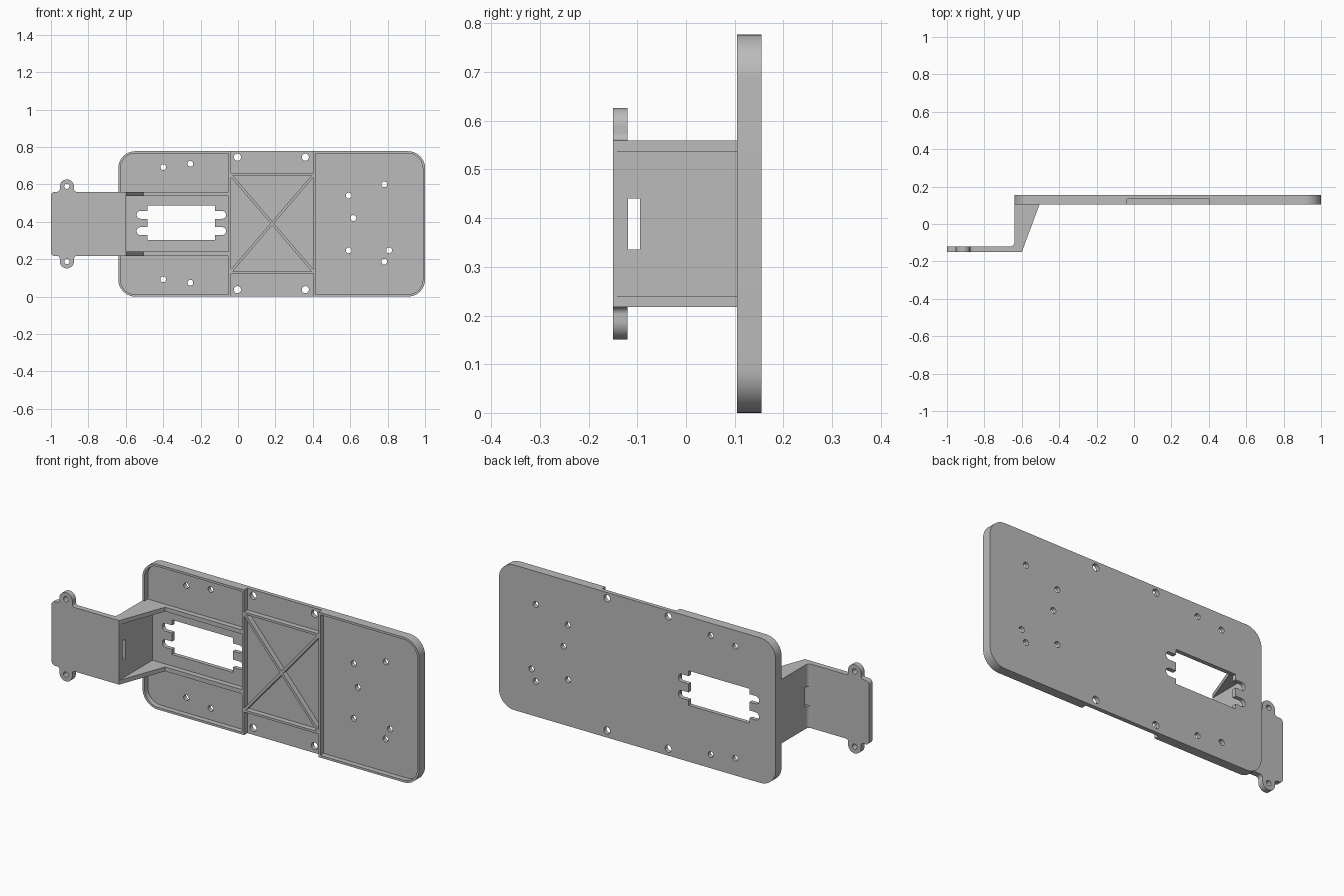
import bpy, bmesh, math
from mathutils import Vector

cube = bpy.data.objects.get("Cube")
if cube:
    bpy.data.objects.remove(cube)

grey = bpy.data.materials.new("light grey plastic")
grey.use_nodes = True
colour = (0.5, 0.5, 0.5, 1)
grey.diffuse_color = colour
grey.node_tree.nodes["Principled BSDF"].inputs["Base Color"].default_value = colour


def rounded(corners, steps=8):
    """Turn (u, v, radius) corners into an outline with true arcs."""
    out = []
    for i, c in enumerate(corners):
        p = Vector(c[:2])
        r = c[2] if len(c) > 2 else 0
        if not r:
            out.append(p)
            continue
        a = (Vector(corners[i - 1][:2]) - p).normalized()
        b = (Vector(corners[(i + 1) % len(corners)][:2]) - p).normalized()
        half = a.angle(b) / 2
        centre = p + (a + b).normalized() * r / math.sin(half)
        reach = r / math.tan(half)
        start, end = p + a * reach - centre, p + b * reach - centre
        out += [centre + start.lerp(end, k / steps).normalized() * r for k in range(steps + 1)]
    return out


def box(u0, u1, v0, v1, r=0):
    return rounded([(u0, v0, r), (u1, v0, r), (u1, v1, r), (u0, v1, r)])


def circle(u, v, r, n=24):
    return [Vector((u + r * math.cos(2 * math.pi * k / n), v + r * math.sin(2 * math.pi * k / n)))
            for k in range(n)]


def prism(name, outlines, lo, hi, axis="y"):
    """Extrude flat outlines along y (outline in x, z) or z (outline in x, y)."""
    bm = bmesh.new()
    for outline in outlines:
        def at(p, d):
            return (p.x, d, p.y) if axis == "y" else (p.x, p.y, d)
        base = [bm.verts.new(at(p, lo)) for p in outline]
        top = [bm.verts.new(at(p, hi)) for p in outline]
        bm.faces.new(base)
        bm.faces.new(top[::-1])
        n = len(base)
        for i in range(n):
            j = (i + 1) % n
            bm.faces.new((base[j], base[i], top[i], top[j]))
    bmesh.ops.recalc_face_normals(bm, faces=bm.faces)
    mesh = bpy.data.meshes.new(name)
    bm.to_mesh(mesh)
    bm.free()
    mesh.materials.append(grey)
    obj = bpy.data.objects.new(name, mesh)
    bpy.context.scene.collection.objects.link(obj)
    return obj


def combine(obj, tool, operation="DIFFERENCE"):
    """Apply a boolean and discard the tool."""
    tool.hide_render = True
    mod = obj.modifiers.new("cut", "BOOLEAN")
    mod.operation, mod.solver, mod.object = operation, "EXACT", tool
    graph = bpy.context.evaluated_depsgraph_get()
    mesh = bpy.data.meshes.new_from_object(obj.evaluated_get(graph))
    obj.modifiers.clear()
    obj.data = mesh
    bpy.data.objects.remove(tool)


FRONT, FLOOR, BACK = 0.105, 0.133, 0.155   # plate depths
LEFT, RIGHT, TOP = -0.64, 1.0, 0.777       # plate extents
RIM, R = 0.012, 0.09
ARM_LO, ARM_HI, RIB = 0.217, 0.56, 0.023   # bracket height and gusset thickness

# Base plate
plate = prism("base_plate", [box(LEFT, RIGHT, 0, TOP, R)], FRONT, BACK)

# Shallow pockets; the material left between them forms the rim and ribs
x0, x1 = LEFT + RIM, -0.05
z0, z1 = RIM, TOP - RIM
r = R - RIM
pockets = [
    rounded([(x0, z0, r), (x1, z0), (x1, ARM_LO), (x0, ARM_LO)]),
    rounded([(x0, ARM_HI), (x1, ARM_HI), (x1, z1), (x0, z1, r)]),
    box(-0.6, x1, ARM_LO + RIB, ARM_HI - RIB),
    rounded([(0.415, z0), (RIGHT - RIM, z0, r), (RIGHT - RIM, z1, r), (0.415, z1)]),
]

# Middle bay: open strips above and below a cross-braced panel
bay0, bay1, panel0, panel1 = -0.037, 0.403, 0.135, 0.648
pockets += [box(bay0, bay1, -0.1, panel0 - RIM), box(bay0, bay1, panel1 + RIM, TOP + 0.1)]
mid = Vector(((bay0 + bay1) / 2, (panel0 + panel1) / 2))
w, h = (bay1 - bay0) / 2, (panel1 - panel0) / 2
dv = 0.007 * math.hypot(w, h) / w
dh = dv * w / h
for s in (-1, 1):
    pockets.append([mid + Vector(p) for p in ((0, s * dv), (w - dh, s * h), (dh - w, s * h))])
    pockets.append([mid + Vector(p) for p in ((s * dh, 0), (s * w, h - dv), (s * w, dv - h))])
combine(plate, prism("pocket_cutter", pockets, FRONT - 0.1, FLOOR))

# Window and screw holes
through = [box(-0.484, -0.124, 0.302, 0.487)]
through += [circle(x, z, 0.019) for x in (-0.003, 0.36) for z in (0.037, 0.745)]
for x, z in ((-0.4, 0.692), (-0.255, 0.71), (-0.4, 0.092), (-0.255, 0.074),
             (0.782, 0.6), (0.592, 0.54), (0.617, 0.42),
             (0.592, 0.247), (0.808, 0.247), (0.782, 0.187)):
    through.append(circle(x, z, 0.0155))
combine(plate, prism("hole_cutter", through, 0, 0.3))

# Rounded side notches of the window
notches = [box(-0.542, -0.064, z - 0.021, z + 0.021, 0.0205) for z in (0.35, 0.437)]
combine(plate, prism("notch_cutter", notches, 0, 0.3))

# Bracket: side profile trimmed by the front outline with its two ears
profile = rounded([(LEFT, FRONT), (LEFT, -0.12, 0.02), (-1.1, -0.12), (-1.1, -0.15),
                   (-0.6, -0.15), (-0.505, FRONT)])
bracket = prism("bracket", [profile], 0.1, 0.7, "z")
e0, e1, ear = -0.953, -0.877, 0.066
outline = rounded([
    (-0.4, ARM_LO), (e1, ARM_LO, 0.014), (e1, ARM_LO - ear, 0.037), (e0, ARM_LO - ear, 0.037),
    (e0, ARM_LO, 0.014), (-1, ARM_LO, 0.02), (-1, ARM_HI, 0.02), (e0, ARM_HI, 0.014),
    (e0, ARM_HI + ear, 0.037), (e1, ARM_HI + ear, 0.037), (e1, ARM_HI, 0.014), (-0.4, ARM_HI)])
combine(bracket, prism("outline_cutter", [outline], -0.4, 0.4), "INTERSECT")

# Hollow between the gussets, ear holes and wall slot
combine(bracket, prism("hollow_cutter", [box(-0.6, -0.4, ARM_LO + RIB, ARM_HI - RIB)], -0.4, 0.4))
ear_holes = [circle((e0 + e1) / 2, z, 0.014) for z in (ARM_LO - 0.03, ARM_HI + 0.03)]
combine(bracket, prism("ear_hole_cutter", ear_holes, -0.4, 0.4))
combine(bracket, prism("slot_cutter", [box(-0.7, -0.55, -0.1195, -0.095)], 0.336, 0.44, "z"))

# Smooth the arcs, keep the edges crisp
for obj in (plate, bracket):
    bpy.ops.object.select_all(action="DESELECT")
    obj.select_set(True)
    bpy.context.view_layer.objects.active = obj
    bpy.ops.object.shade_smooth_by_angle(angle=math.radians(30))
